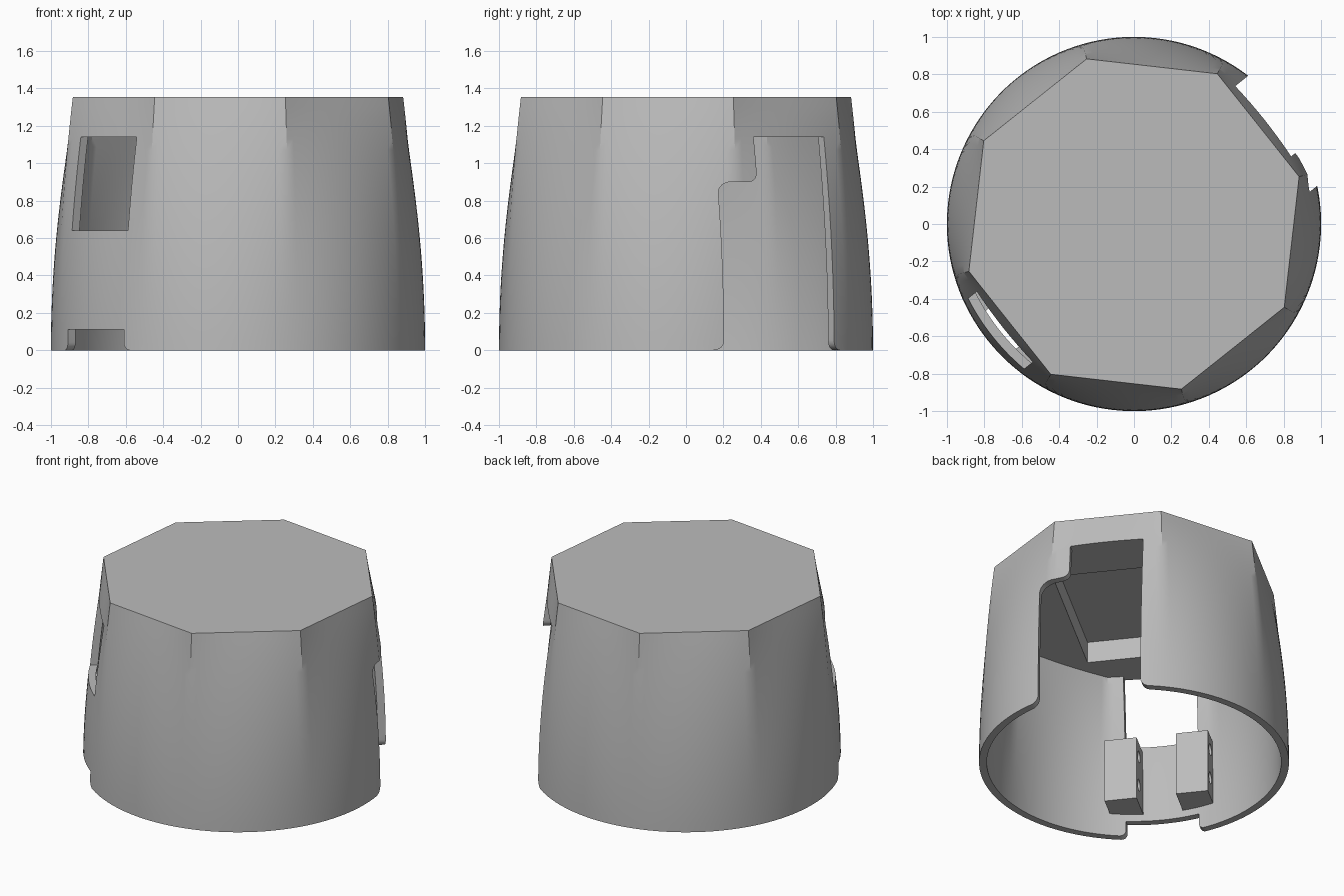
import bpy, bmesh, math
from math import radians, cos, sin, pi
from mathutils import Vector, Matrix

if "Cube" in bpy.data.objects:
    bpy.data.objects.remove(bpy.data.objects["Cube"])

HEIGHT, CEILING, WALL = 1.355, 1.14, 0.05
TURN = radians(38.5)      # direction the door opening faces

grey = bpy.data.materials.new("plain grey")
grey.use_nodes = True
COLOUR = (0.5, 0.5, 0.5, 1)
grey.diffuse_color = COLOUR
grey.node_tree.nodes["Principled BSDF"].inputs["Base Color"].default_value = COLOUR


def finish(bm, name):
    bmesh.ops.recalc_face_normals(bm, faces=bm.faces)
    mesh = bpy.data.meshes.new(name)
    bm.to_mesh(mesh)
    bm.free()
    ob = bpy.data.objects.new(name, mesh)
    bpy.context.collection.objects.link(ob)
    mesh.materials.append(grey)
    return ob


def radius(angle, z):
    """Circle at the base easing into an octagon at the top."""
    side = (angle + pi / 8) % (pi / 4) - pi / 8
    octagon = 0.918 * cos(pi / 8) / cos(side)
    ease = max(z / HEIGHT, 0) ** 2
    return 1 + (octagon - 1) * ease


def loft(name, bottom, top, inset, rows=24, segments=144):
    bm = bmesh.new()
    rings = []
    for r in range(rows + 1):
        z = bottom + (top - bottom) * r / rows
        ring = []
        for s in range(segments):
            a = 2 * pi * s / segments + pi / 8
            d = radius(a, z) - inset
            ring.append(bm.verts.new((d * cos(a), d * sin(a), z)))
        rings.append(ring)
    for low, high in zip(rings, rings[1:]):
        for s in range(segments):
            t = (s + 1) % segments
            bm.faces.new((low[s], low[t], high[t], high[s]))
    bm.faces.new(rings[0])
    bm.faces.new(rings[-1])
    return finish(bm, name)


def rounded(corners, steps=6):
    """Round the corners of a 2D outline given as (x, y, radius)."""
    out = []
    for i, (x, y, r) in enumerate(corners):
        p = Vector((x, y))
        if r == 0:
            out.append(p)
            continue
        a = p + (Vector(corners[i - 1][:2]) - p).normalized() * r
        b = p + (Vector(corners[(i + 1) % len(corners)][:2]) - p).normalized() * r
        centre = a + b - p
        for k in range(steps + 1):
            t = k / steps * pi / 2
            out.append(centre + (a - centre) * cos(t) + (b - centre) * sin(t))
    return out


def prism(name, outline, start, end, place):
    bm = bmesh.new()
    face = bm.faces.new([bm.verts.new(place(p, start)) for p in outline])
    new = bmesh.ops.extrude_face_region(bm, geom=[face])["geom"]
    shift = Vector(place(outline[0], end)) - Vector(place(outline[0], start))
    bmesh.ops.translate(bm, vec=shift, verts=[g for g in new if isinstance(g, bmesh.types.BMVert)])
    return finish(bm, name)


def sideways(p, d):
    return (d, p[0], p[1])


def upright(p, d):
    return (p[0], p[1], d)


def across(p, d):
    return (p[0], d, p[1])


def cut(target, cutter):
    mod = target.modifiers.new("cut", 'BOOLEAN')
    mod.operation, mod.solver, mod.object = 'DIFFERENCE', 'EXACT', cutter
    bpy.context.view_layer.objects.active = target
    bpy.ops.object.modifier_apply(modifier=mod.name)
    bpy.data.objects.remove(cutter)


# Hollow shell with a thick roof
shell = loft("shell", 0, HEIGHT, 0)
cut(shell, loft("cavity", -0.1, CEILING, WALL))

# Shallow pocket in the underside of the roof
pocket = [(-0.61, -0.43), (0.52, -0.43), (0.52, 0.43), (-0.61, 0.43)]
cut(shell, prism("pocket", pocket, CEILING - 0.05, 1.29, upright))

# Stepped door opening with flared foot corners
door = rounded([(0.4, -0.1, 0), (0.4, 0, 0), (0.24, 0, 0.05), (0.24, CEILING, 0),
                (-0.24, CEILING, 0), (-0.24, 0.9, 0.05), (-0.45, 0.9, 0.06),
                (-0.45, 0, 0.05), (-0.6, 0, 0), (-0.6, -0.1, 0)])
cut(shell, prism("door", door, 0.5, 1.2, sideways))

# Window and cable notch on the opposite side
window = [(-0.24, 0.64), (0.24, 0.64), (0.24, CEILING), (-0.24, CEILING)]
cut(shell, prism("window", window, -1.2, -0.7, sideways))
notch = rounded([(0.4, -0.1, 0), (0.4, 0, 0), (0.24, 0, 0.04), (0.24, 0.11, 0),
                 (-0.24, 0.11, 0), (-0.24, 0, 0.04), (-0.4, 0, 0), (-0.4, -0.1, 0)])
cut(shell, prism("notch", notch, -1.2, -0.7, sideways))

# Two drilled mounting brackets inside, below the window
parts = [shell]
for side, label in ((1, "front"), (-1, "back")):
    plan = [(-0.72, side * 0.13), (-0.72, side * 0.34), (-0.90, side * 0.34), (-0.95, side * 0.13)]
    bracket = prism(label + "_bracket", plan, 0.16, 0.61, upright)
    for z in (0.30, 0.51):
        hole = [(-0.80 + 0.04 * cos(k * pi / 10), z + 0.04 * sin(k * pi / 10)) for k in range(20)]
        cut(bracket, prism("hole", hole, -0.5, 0.5, across))
    parts.append(bracket)

# Turn everything to its final heading and shade
for ob in parts:
    ob.data.transform(Matrix.Rotation(TURN, 4, 'Z'))
    bpy.ops.object.select_all(action='DESELECT')
    ob.select_set(True)
    bpy.context.view_layer.objects.active = ob
    bpy.ops.object.shade_smooth_by_angle(angle=radians(30))
